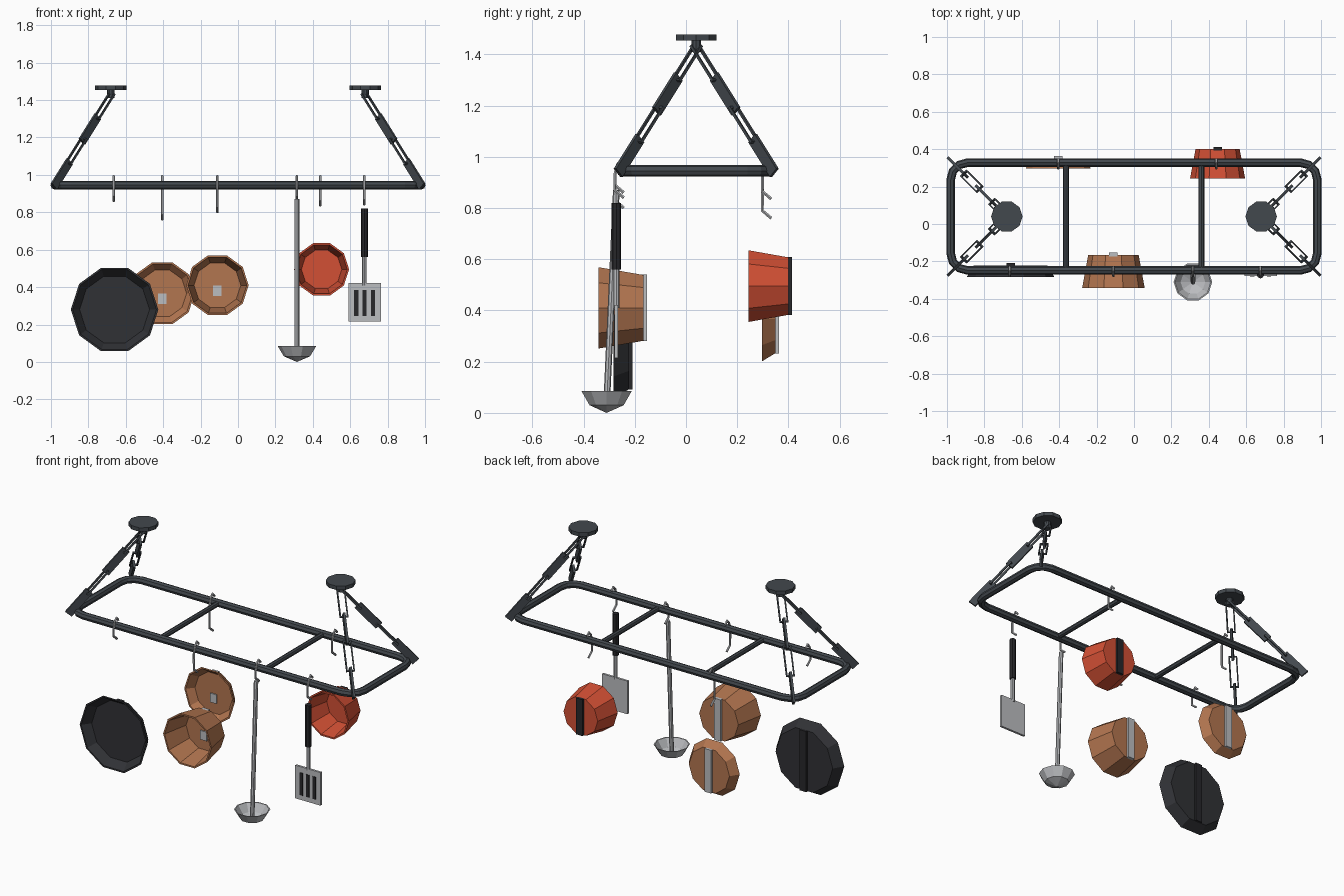
import bpy, bmesh, math
from mathutils import Vector, Matrix

if "Cube" in bpy.data.objects:
    bpy.data.objects.remove(bpy.data.objects["Cube"])


def material(name, rgb):
    m = bpy.data.materials.new(name)
    m.diffuse_color = (*rgb, 1)
    m.use_nodes = True
    m.node_tree.nodes["Principled BSDF"].inputs["Base Color"].default_value = m.diffuse_color
    return m


IRON = material("dark_iron", (0.055, 0.065, 0.075))
STEEL = material("steel", (0.5, 0.51, 0.53))
COPPER = material("copper", (0.45, 0.18, 0.08))
RED = material("red_enamel", (0.65, 0.08, 0.035))
BLACK = material("black", (0.02, 0.02, 0.023))
CAST = material("cast_iron", (0.03, 0.031, 0.036))


def finish(bm, name, mat):
    bmesh.ops.recalc_face_normals(bm, faces=bm.faces)
    me = bpy.data.meshes.new(name)
    bm.to_mesh(me)
    bm.free()
    me.materials.append(mat)
    ob = bpy.data.objects.new(name, me)
    bpy.context.collection.objects.link(ob)
    return ob


def tube(name, pts, r, mat, cyclic=False, res=2):
    cu = bpy.data.curves.new(name, 'CURVE')
    cu.dimensions = '3D'
    cu.bevel_depth = r
    cu.bevel_resolution = res
    cu.use_fill_caps = True
    sp = cu.splines.new('POLY')
    sp.points.add(len(pts) - 1)
    for p, co in zip(sp.points, pts):
        p.co = (*co, 1)
    sp.use_cyclic_u = cyclic
    sp.use_smooth = False
    cu.materials.append(mat)
    ob = bpy.data.objects.new(name, cu)
    bpy.context.collection.objects.link(ob)
    return ob


def box(name, center, size, mat, rot=Matrix()):
    bm = bmesh.new()
    bmesh.ops.create_cube(bm, size=1, matrix=Matrix.Translation(center) @ rot @ Matrix.Diagonal((*size, 1)))
    return finish(bm, name, mat)


def lathe(name, profile, loc, mat, axis='Z', n=10):
    """Turn (radius, height) points around the axis."""
    bm = bmesh.new()
    rings = []
    for r, h in profile:
        ring = []
        for i in range(n):
            a = 2 * math.pi * i / n
            c, s = r * math.cos(a), r * math.sin(a)
            ring.append(bm.verts.new(Vector((c, h, s) if axis == 'Y' else (c, s, h)) + Vector(loc)))
        rings.append(ring)
    for a, b in zip(rings, rings[1:]):
        for i in range(n):
            j = (i + 1) % n
            bm.faces.new((a[i], a[j], b[j], b[i]))
    bmesh.ops.remove_doubles(bm, verts=bm.verts, dist=1e-5)
    return finish(bm, name, mat)


# rack frame with rounded corners and two cross bars
CY, Z, R = 0.04, 0.945, 0.09
loop = []
for k, (sx, sy) in enumerate(((1, 1), (-1, 1), (-1, -1), (1, -1))):
    for i in range(4):
        a = math.radians(90 * k + 30 * i)
        loop.append((sx * (0.98 - R) + R * math.cos(a), CY + sy * (0.288 - R) + R * math.sin(a), Z))
tube("rack_frame", loop, 0.023, IRON, cyclic=True)
for x in (-0.363, 0.36):
    tube("cross_bar", [(x, CY - 0.285, Z), (x, CY + 0.285, Z)], 0.016, IRON)

# ceiling mounts and chains
for sx in (-1, 1):
    lathe("ceiling_mount", [(0, 1.41), (0.02, 1.41), (0.02, 1.453), (0.084, 1.453), (0.084, 1.477), (0, 1.477)],
          (sx * 0.68, CY, 0), IRON)
    for sy in (-1, 1):
        top = Vector((sx * 0.68, CY, 1.425))
        end = Vector((sx * 0.98, CY + sy * 0.3, 0.945))
        d = (end - top).normalized()
        w = d.cross(Vector((0, 0, 1))).normalized()
        u = d.cross(w)
        rot = Matrix((d, w, u)).transposed().to_4x4()
        for i in range(4):
            c = top.lerp(end, (i + 0.5) / 4)
            if i % 2 == 0:
                pts = [c + d * a * 0.088 + w * b * 0.021 for a, b in ((1, 1), (1, -1), (-1, -1), (-1, 1))]
                tube("chain_link", pts, 0.008, IRON, cyclic=True, res=0)
            else:
                box("chain_plate", c, (0.18, 0.014, 0.048), IRON, rot)

# hooks: x, bar y, bottom z
for x, y, zb in ((-0.665, -0.248, 0.86), (-0.11, -0.248, 0.80), (0.315, -0.248, 0.86),
                 (0.675, -0.248, 0.84), (-0.405, 0.328, 0.76), (0.44, 0.328, 0.835)):
    prof = [(0.018, 0.972), (0, 0.993), (-0.018, 0.972), (-0.03, 0.93), (-0.03, zb + 0.03), (0.005, zb)]
    tube("hook", [(x, y + dy, z) for dy, z in prof], 0.007, STEEL, res=1)


# pots and pans, open side facing the front
def pot(name, x, z, rim_y, base_y, r, rb, mat, strip_mat, peek=False):
    t = 0.01
    lathe(name, [(0, base_y), (rb, base_y), (r, rim_y), (r - t, rim_y), (rb - t, base_y - t), (0, base_y - t)],
          (x, 0, z), mat, axis='Y')
    box(name + "_handle", (x, base_y + 0.002, z), (0.045, 0.022, 1.92 * rb), strip_mat)
    if peek:
        box(name + "_rivet_plate", (x, base_y - 0.012, z - 0.03), (0.045, 0.01, 0.056), strip_mat)


pot("frying_pan", -0.66, 0.28, -0.283, -0.222, 0.234, 0.197, CAST, BLACK)
pot("copper_pot", -0.11, 0.41, -0.342, -0.166, 0.167, 0.135, COPPER, STEEL, True)
pot("copper_pan", -0.405, 0.367, 0.297, 0.35, 0.174, 0.14, COPPER, STEEL, True)
pot("red_pot", 0.447, 0.495, 0.244, 0.4, 0.147, 0.118, RED, BLACK)

# ladle
tube("ladle_handle", [(0.315, -0.272, 0.87), (0.315, -0.31, 0.03)], 0.013, STEEL)
lathe("ladle_bowl", [(0, 0), (0.07, 0.03), (0.103, 0.085), (0.096, 0.085), (0.066, 0.037), (0, 0.008)],
      (0.315, -0.31, 0), STEEL)

# slotted spatula
tube("spatula_grip", [(0.676, -0.272, 0.82), (0.676, -0.272, 0.56)], 0.019, BLACK)
tube("spatula_shaft", [(0.676, -0.272, 0.57), (0.676, -0.272, 0.41)], 0.012, STEEL)
box("spatula_blade", (0.677, -0.272, 0.318), (0.174, 0.014, 0.206), STEEL)
for dx in (-0.045, 0, 0.045):
    box("spatula_slot", (0.677 + dx, -0.278, 0.315), (0.022, 0.008, 0.14), BLACK)
